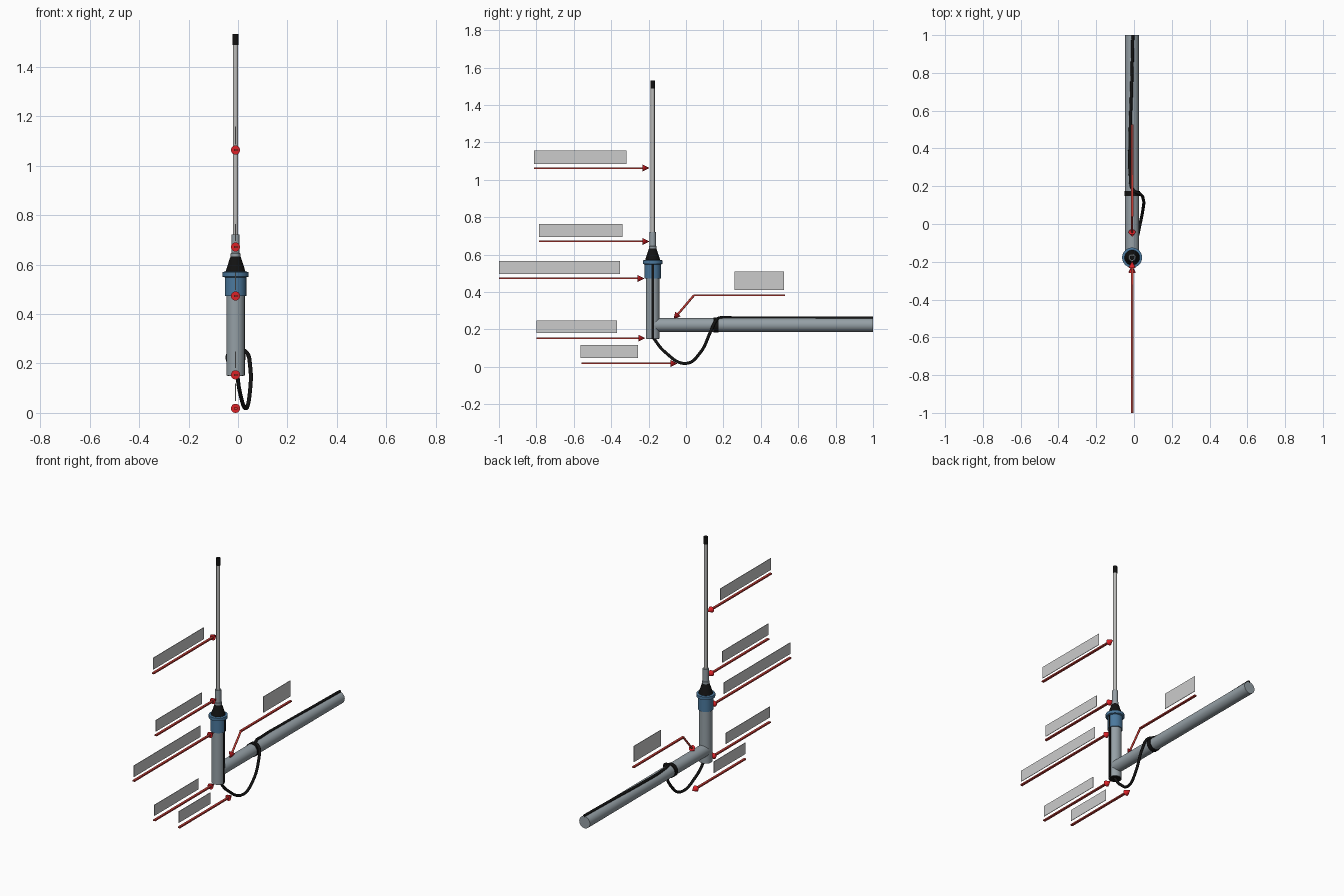
import bpy, bmesh, math
from mathutils import Vector

if "Cube" in bpy.data.objects:
    bpy.data.objects.remove(bpy.data.objects["Cube"])

AX, AY = -0.01, -0.178      # antenna axis


def mat(name, c):
    m = bpy.data.materials.new(name)
    m.diffuse_color = (*c, 1)
    m.use_nodes = True
    m.node_tree.nodes["Principled BSDF"].inputs["Base Color"].default_value = m.diffuse_color
    return m


STEEL = mat("grey steel", (.30, .35, .38))
BLUE = mat("blue plastic", (.07, .19, .34))
BLACK = mat("black rubber", (.006, .006, .006))
WHIP = mat("light grey rod", (.50, .50, .49))
RED = mat("bright red", (.72, .015, .02))
DARKRED = mat("arrow red", (.55, .045, .035))
PLATE = mat("label grey", (.60, .60, .60))


def finish(name, bm, m, smooth=False):
    me = bpy.data.meshes.new(name)
    bmesh.ops.recalc_face_normals(bm, faces=bm.faces)
    bm.to_mesh(me)
    bm.free()
    ob = bpy.data.objects.new(name, me)
    bpy.context.collection.objects.link(ob)
    me.materials.append(m)
    if smooth:
        bpy.ops.object.select_all(action='DESELECT')
        ob.select_set(True)
        bpy.context.view_layer.objects.active = ob
        bpy.ops.object.shade_smooth_by_angle(angle=math.radians(35))
    return ob


def lathe(name, profile, m, n=32):
    """Solid of revolution about the antenna axis from (radius, z) pairs."""
    bm = bmesh.new()
    rings = [[bm.verts.new((AX + r * math.cos(2 * math.pi * i / n),
                            AY + r * math.sin(2 * math.pi * i / n), z))
              for i in range(n)] for r, z in profile]
    for a, b in zip(rings, rings[1:]):
        for i in range(n):
            bm.faces.new((a[i], a[(i + 1) % n], b[(i + 1) % n], b[i]))
    bm.faces.new(rings[0])
    bm.faces.new(rings[-1])
    return finish(name, bm, m, True)


def rod(name, a, b, r1, r2, m, n=32):
    """Cylinder or cone between two points."""
    a, b = Vector(a), Vector(b)
    bm = bmesh.new()
    bmesh.ops.create_cone(bm, cap_ends=True, segments=n, radius1=r1, radius2=r2,
                          depth=(b - a).length)
    bm.transform((b - a).to_track_quat('Z', 'Y').to_matrix().to_4x4())
    bmesh.ops.translate(bm, verts=bm.verts, vec=(a + b) / 2)
    return finish(name, bm, m, True)


def box(name, lo, hi, m):
    bm = bmesh.new()
    bmesh.ops.create_cube(bm, size=1)
    for v in bm.verts:
        v.co = [l + (c + .5) * (h - l) for c, l, h in zip(v.co, lo, hi)]
    return finish(name, bm, m)


def cable(name, pts, r, m):
    cu = bpy.data.curves.new(name, 'CURVE')
    cu.dimensions = '3D'
    cu.bevel_depth, cu.bevel_resolution = r, 3
    cu.resolution_u, cu.use_fill_caps = 8, True
    sp = cu.splines.new('BEZIER')
    sp.bezier_points.add(len(pts) - 1)
    for bp, p in zip(sp.bezier_points, pts):
        bp.co = p
        bp.handle_left_type = bp.handle_right_type = 'AUTO'
    cu.materials.append(m)
    ob = bpy.data.objects.new(name, cu)
    bpy.context.collection.objects.link(ob)


# Upright mast and its fittings
lathe("mast_pipe", [(.037, .152), (.037, .50)], STEEL)
lathe("mast_bottom_plug", [(.033, .150), (.033, .158)], BLACK)
lathe("blue_collar", [(.043, .472), (.043, .548), (.053, .551), (.053, .569), (.046, .571)], BLUE)
lathe("rubber_cone", [(.041, .568), (.036, .585), (.022, .628), (.020, .632)], BLACK)
lathe("ferrule", [(.020, .628), (.020, .645), (.017, .647), (.017, .722)], STEEL)
lathe("antenna_rod", [(.011, .72), (.011, 1.492)], WHIP, 20)
lathe("antenna_tip", [(.0125, 1.488), (.0125, 1.532)], BLACK, 20)

# Dark slot line along the right side of mast and collar
box("mast_slot", (AX + .030, AY - .007, .152), (AX + .039, AY + .007, .475), BLACK)
box("collar_slot", (AX + .040, AY - .006, .473), (AX + .0445, AY + .006, .548), BLACK)

# Side arm with strap
rod("side_arm", (AX, AY + .005, .224), (AX, 1, .224), .0365, .0365, STEEL)
rod("cable_strap", (AX, .148, .224), (AX, .175, .224), .0405, .0405, BLACK)

# Cable: out of the mast, loop, then along the top of the arm
cable("cable", [(-.004, AY, .16), (.008, -.115, .082), (.033, .003, .019),
                (.047, .075, .075), (.049, .132, .19), (.034, .158, .245),
                (-.005, .18, .262), (-.02, .26, .262), (-.021, .45, .261),
                (-.012, .75, .262), (-.006, 1.0, .262)], .0082, BLACK)

# Pointer arrows with blank label plates: arrow z, y start, y tip, plate y0 y1 z0 z1
CALLOUTS = [
    (1.063, -.812, -.195, -.812, -.319, 1.086, 1.158),
    (.671, -.785, -.195, -.785, -.340, .695, .765),
    (.473, -1.0, -.222, -1.0, -.354, .497, .567),
    (.154, -.80, -.217, -.80, -.370, .182, .249),
    (.0185, -.56, -.045, -.563, -.257, .048, .118),
]
for i, (z, y0, y1, p0, p1, q0, q1) in enumerate(CALLOUTS, 1):
    box(f"arrow_shaft_{i}", (AX - .007, y0, z - .004), (AX + .007, y1 - .03, z + .004), DARKRED)
    rod(f"arrow_head_{i}", (AX, y1 - .037, z), (AX, y1, z), .0185, 0, RED, 24)
    box(f"label_plate_{i}", (AX - .0015, p0, q0), (AX + .0015, p1, q1), PLATE)

# Bent arrow to the side arm
box("bent_arrow_shaft", (AX - .007, .04, .378), (AX + .007, .528, .386), DARKRED)
tip, bend = Vector((AX, -.067, .254)), Vector((AX, .042, .382))
neck = tip + (bend - tip).normalized() * .037
rod("bent_arrow_leg", bend, neck, .006, .006, DARKRED, 12)
rod("bent_arrow_head", neck, tip, .0185, 0, RED, 24)
box("label_plate_6", (AX - .0015, .26, .412), (AX + .0015, .523, .51), PLATE)
